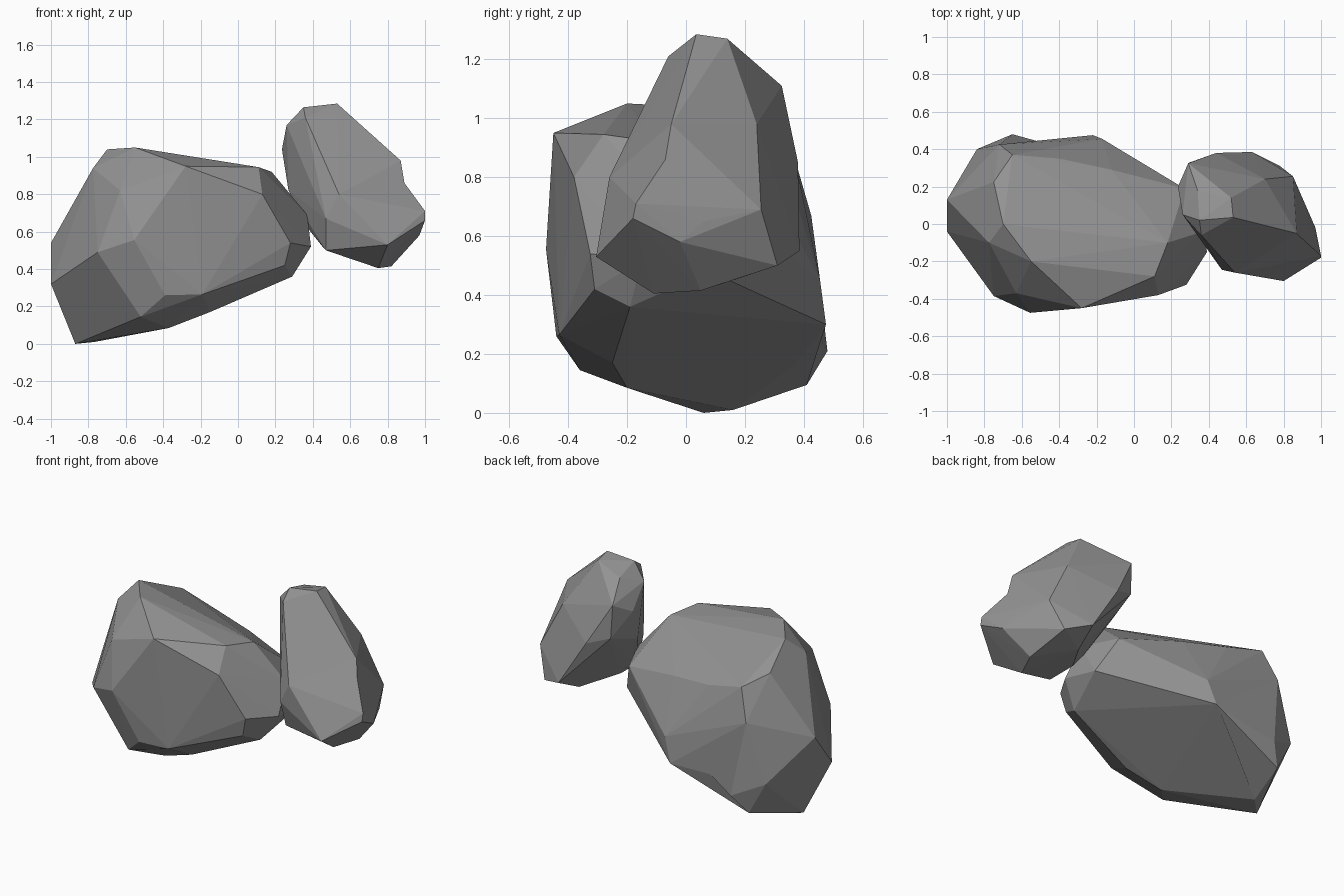
import bpy
import bmesh
from mathutils import Vector

stone = bpy.data.materials.new("grey stone")
stone.diffuse_color = (0.29, 0.29, 0.29, 1)


def edge_distance(edge, point):
    a = edge.verts[0].co
    along = edge.verts[1].co - a
    t = (point - a).dot(along) / max(along.length_squared, 1e-9)
    return (a + along * min(max(t, 0.0), 1.0) - point).length


def make_rock(name, corners, dents):
    """Flat-faced rock: hull around corner points, then edges knocked in at the dents."""
    bm = bmesh.new()
    for c in corners:
        bm.verts.new(c)
    bmesh.ops.convex_hull(bm, input=bm.verts[:])
    bmesh.ops.delete(bm, geom=[v for v in bm.verts if not v.link_faces], context='VERTS')
    for d in dents:
        dent = Vector(d)
        edge = min(bm.edges[:], key=lambda e: edge_distance(e, dent))
        cut = bmesh.ops.subdivide_edges(bm, edges=[edge], cuts=1)
        for item in cut["geom_inner"]:
            if isinstance(item, bmesh.types.BMVert):
                item.co = dent
    bmesh.ops.recalc_face_normals(bm, faces=bm.faces[:])
    mesh = bpy.data.meshes.new(name)
    bm.to_mesh(mesh)
    bm.free()
    mesh.materials.append(stone)
    obj = bpy.data.objects.new(name, mesh)
    bpy.context.collection.objects.link(obj)
    return obj


# Large boulder resting on the ground
make_rock("large_boulder", [
    # underside
    (-.87, .06, 0), (-.77, .16, .01), (-.73, .41, .095), (-.37, -.20, .085),
    (-.52, -.36, .145), (-.67, -.12, .095), (-.15, -.25, .17), (.29, -.19, .36), (.36, .08, .48),
    # left end
    (-1, -.04, .32), (-1, .13, .54), (-.84, .40, .30), (-.84, -.20, .42),
    # front
    (-.75, -.385, .49), (-.555, -.475, .555), (-.39, -.44, .26), (-.19, -.43, .265),
    (-.63, -.37, .82), (-.28, -.45, .95), (.13, -.38, .80),
    # right end
    (.25, -.31, .42), (.28, -.325, .54), (.39, -.15, .52), (.37, -.04, .69), (.27, .19, .68),
    # back
    (-.65, .48, .21), (-.22, .475, .30), (-.17, .455, .45), (-.72, .425, .67), (-.65, .37, .86),
    # crown
    (-.55, -.20, 1.05), (-.70, 0, 1.04), (-.775, -.10, .94), (-.75, .225, .92),
    (.11, -.28, .945), (.18, -.10, .92), (-.12, .29, .76), (-.40, .35, .80),
], dents=[(-.47, .43, .28), (-.43, .37, .165)])

# Smaller slab leaning at its right
make_rock("small_boulder", [
    # crown
    (.53, .035, 1.285), (.35, .02, 1.265), (.34, .18, 1.22), (.52, .14, 1.27),
    (.36, -.06, 1.21), (.26, .05, 1.17), (.29, .325, 1.11), (.235, .20, 1.04),
    # front and right
    (.80, -.305, .53), (.47, -.245, .67), (.54, -.26, .80), (.87, -.05, .98),
    (1, -.17, .71), (1, -.18, .66), (.93, .06, .65), (.85, .255, .69), (.70, .24, .98),
    # underside
    (.75, -.11, .405), (.82, .05, .415), (.97, -.02, .58), (.47, -.19, .50),
    (.46, 0, .51), (.60, .22, .47), (.38, 0, .61), (.27, .10, .82), (.78, .31, .50),
    # back
    (.63, .385, .55), (.44, .38, .85), (.30, .33, .90),
], dents=[(.89, -.07, .86)])
